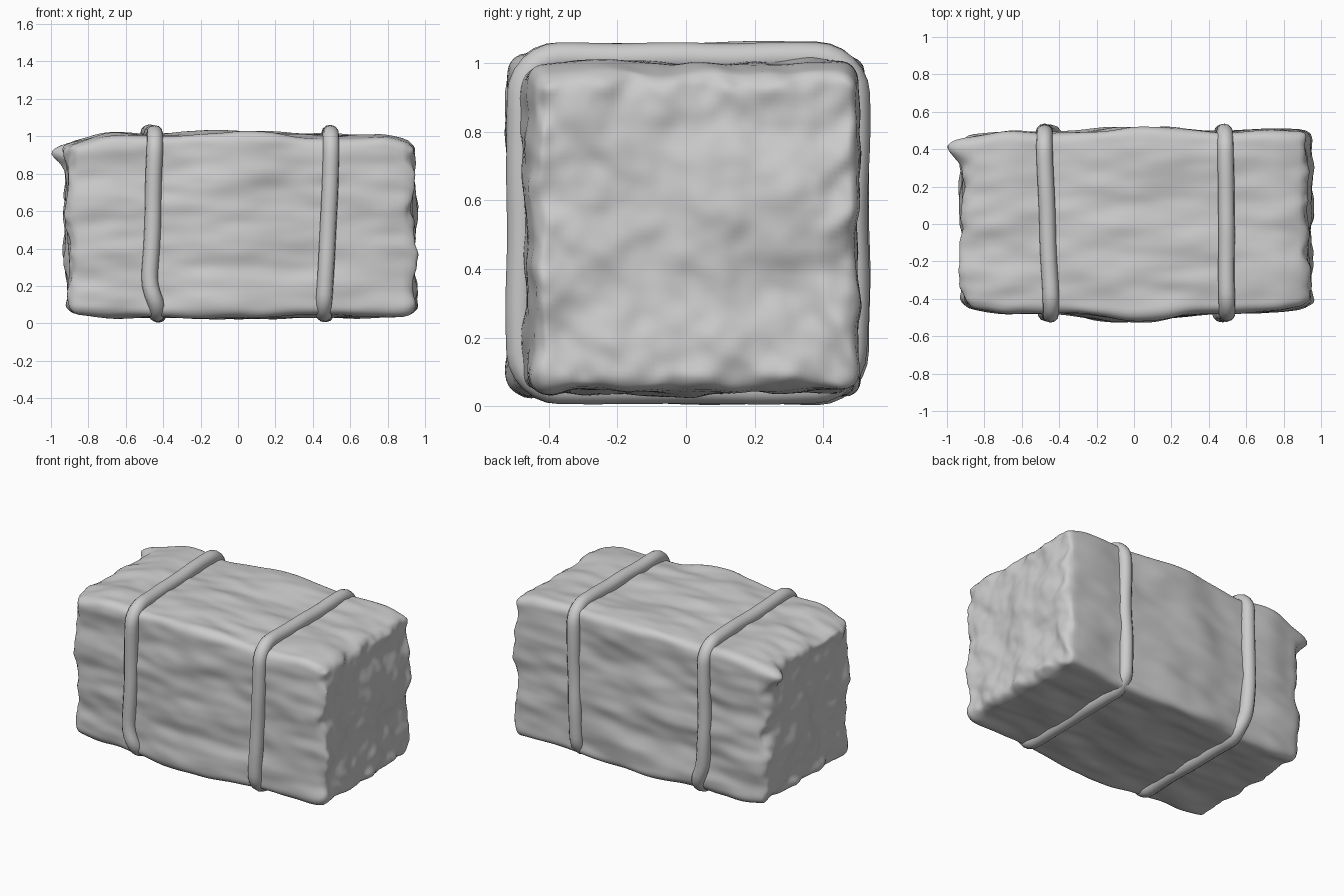
import bpy, bmesh, math
from mathutils import Vector, noise

cube = bpy.data.objects.get("Cube")
if cube:
    bpy.data.objects.remove(cube, do_unlink=True)

MID = 0.53  # height of the ropes' centre


def material(name, value):
    mat = bpy.data.materials.new(name)
    mat.use_nodes = True
    colour = (value, value, value, 1)
    mat.diffuse_color = colour
    mat.node_tree.nodes["Principled BSDF"].inputs["Base Color"].default_value = colour
    return mat


grey = material("plain grey", 0.6)


def add_object(name, data):
    data.materials.append(grey)
    ob = bpy.data.objects.new(name, data)
    bpy.context.collection.objects.link(ob)
    return ob


# Bale sections: x, then front and back y, bottom and top z
SECTIONS = [(-0.92, (-0.445, 0.46, 0.055, 0.96)),
            (-0.65, (-0.475, 0.485, 0.04, 1.015)),
            (-0.45, (-0.475, 0.48, 0.035, 1.005)),
            (0.00, (-0.515, 0.51, 0.03, 1.02)),
            (0.47, (-0.47, 0.49, 0.04, 1.00)),
            (0.75, (-0.465, 0.505, 0.045, 1.00)),
            (0.96, (-0.45, 0.495, 0.05, 0.965))]
LEFT_END, RIGHT_END = -0.91, 0.94


def section(x):
    """Eased section limits at x."""
    x = max(SECTIONS[0][0], min(SECTIONS[-1][0], x))
    for (a, low), (b, high) in zip(SECTIONS, SECTIONS[1:]):
        if x <= b:
            t = (x - a) / (b - a)
            t = t * t * (3 - 2 * t)
            return [p + (q - p) * t for p, q in zip(low, high)]


def straw_noise(p, sx, sy, sz, seed):
    q = Vector((p.x * sx, p.y * sy, p.z * sz + seed))
    return noise.noise(q) + 0.4 * noise.noise(q * 2.1)


# Bale: rounded box pushed in and out by noise stretched along the straw
bm = bmesh.new()
bmesh.ops.create_cube(bm, size=2)
bmesh.ops.subdivide_edges(bm, edges=bm.edges[:], cuts=63, use_grid_fill=True)
RADIUS = 0.05
for v in bm.verts:
    c = v.co
    x = LEFT_END + (RIGHT_END - LEFT_END) * (c.x + 1) / 2
    y0, y1, z0, z1 = section(x)
    p = Vector((x, y0 + (y1 - y0) * (c.y + 1) / 2, z0 + (z1 - z0) * (c.z + 1) / 2))
    limits = ((LEFT_END, RIGHT_END), (y0, y1), (z0, z1))
    core = Vector([min(max(k, lo + RADIUS), hi - RADIUS) for k, (lo, hi) in zip(p, limits)])
    n = (p - core).normalized()
    p = core + n * RADIUS
    wave = straw_noise(p, 2.4, 6, 6, 3.7)
    lump = straw_noise(p, 3, 3.6, 3.6, 11.3)
    tuft = straw_noise(p, 2, 8, 8, 21.9)
    # Ends are ragged mostly round their rim
    rim = max(abs(c.y), abs(c.z)) ** 6
    p += Vector((0, n.y, n.z)) * (0.022 * wave + 0.008 * lump)
    p.x += n.x * (0.03 * lump + (0.012 + 0.03 * rim) * tuft)
    # Pulled-out tuft at the upper back edge of the -x end
    if n.x < -0.1:
        d = math.hypot((p.y - 0.41) / 0.08, (p.z - 0.91) / 0.055)
        p.x -= 0.08 * math.exp(-d * d) * min(1, -n.x * 1.5)
    v.co = (max(-1, min(1, p.x)), p.y, p.z)
mesh = bpy.data.meshes.new("straw_bale")
bm.to_mesh(mesh)
bm.free()
mesh.polygons.foreach_set("use_smooth", [True] * len(mesh.polygons))
add_object("straw_bale", mesh)


def rope_path(half, corner, step):
    """Points round a square with rounded corners, in the y-z plane."""
    lim = half - corner
    points = []
    for side in range(4):
        a = side * math.pi / 2
        d, t = (math.cos(a), math.sin(a)), (-math.sin(a), math.cos(a))
        for i in range(step):
            s = lim * (2 * i / step - 1)
            points.append((d[0] * half + t[0] * s, d[1] * half + t[1] * s))
        for i in range(6):
            b = a + i / 6 * math.pi / 2
            points.append(((d[0] + t[0]) * lim + corner * math.cos(b),
                           (d[1] + t[1]) * lim + corner * math.sin(b)))
    return points


def rope(name, seed, front, back, tilt):
    """Closed cord round the bale; front and back are (bottom, top) x positions."""
    curve = bpy.data.curves.new(name, "CURVE")
    curve.dimensions = "3D"
    curve.bevel_depth = 0.044
    curve.bevel_resolution = 4
    half = 0.483
    path = rope_path(half, 0.11, 18)
    spline = curve.splines.new("POLY")
    spline.points.add(len(path) - 1)
    spline.use_cyclic_u = True
    for pt, (y, z) in zip(spline.points, path):
        u, w = y / half / 2 + 0.5, z / half / 2 + 0.5
        x = (front[0] * (1 - w) + front[1] * w) * (1 - u) + (back[0] * (1 - w) + back[1] * w) * u
        x += tilt * math.exp(-((w - 0.02) / 0.1) ** 2)
        x += 0.012 * noise.noise(Vector((seed, y * 3, z * 3)))
        grow = 1 + 0.015 * noise.noise(Vector((seed + 5, y * 4, z * 4)))
        pt.co = (x, y * grow + 0.005, MID + z * grow + 0.003, 1)
    spline.use_smooth = True
    add_object(name, curve)


rope("right_rope", 1.3, (-0.475, -0.445), (-0.47, -0.485), 0.05)
rope("left_rope", 8.6, (0.46, 0.50), (0.47, 0.485), 0)
